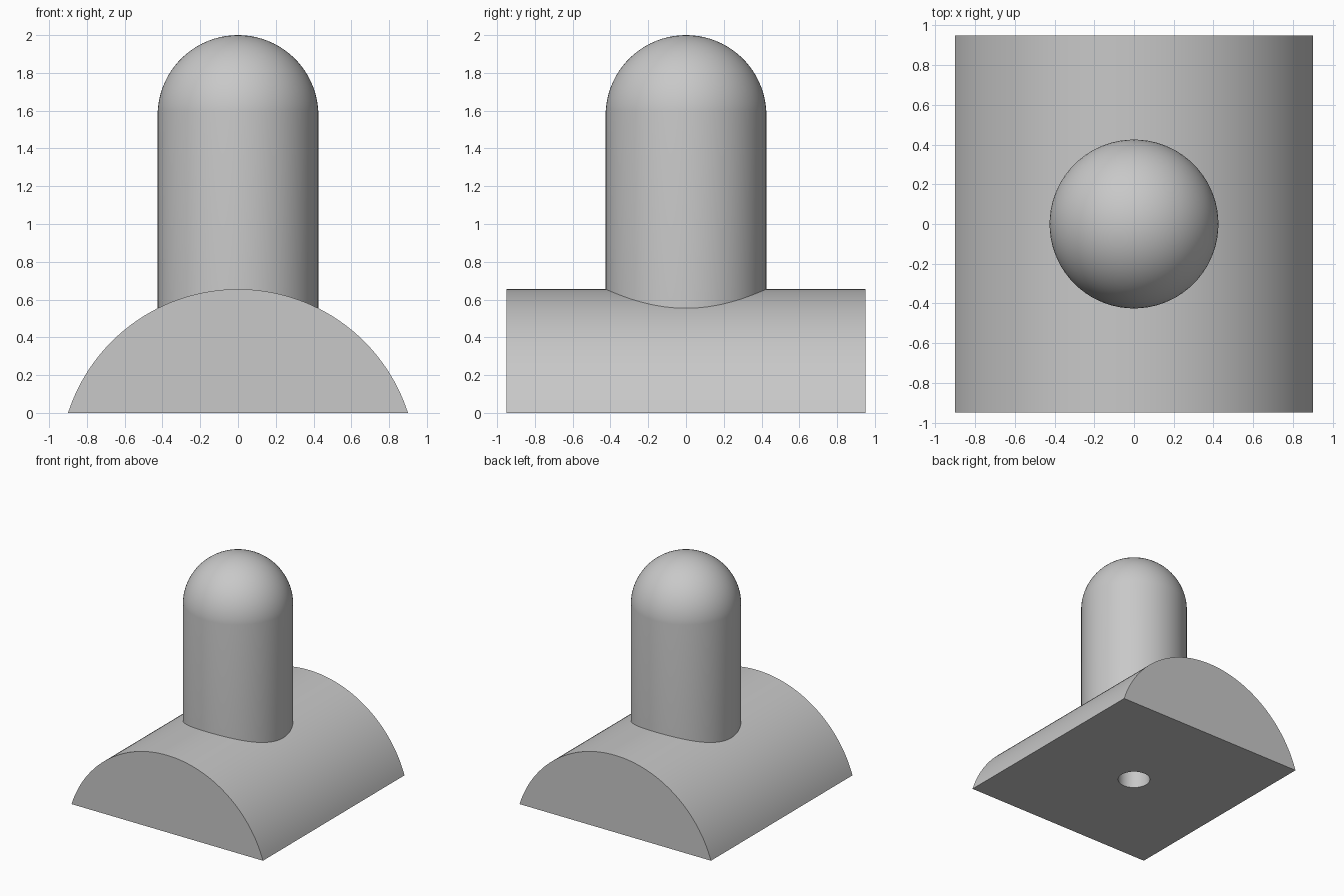
import bpy
import bmesh
from math import asin, cos, pi, sin
from mathutils import Matrix, Vector

cube = bpy.data.objects.get("Cube")
if cube:
    bpy.data.objects.remove(cube, do_unlink=True)

BASE_HALF_WIDTH, BASE_HEIGHT, BASE_LENGTH = 0.9, 0.655, 1.9
POST_RADIUS, POST_BOTTOM, POST_TOP, TOTAL_HEIGHT = 0.425, 0.45, 1.6, 2.0
HOLE_RADIUS, HOLE_DEPTH = 0.128, 0.4

grey = bpy.data.materials.new("plain grey")
grey.use_nodes = True
colour = (0.58, 0.58, 0.58, 1)
grey.diffuse_color = colour
grey.node_tree.nodes["Principled BSDF"].inputs["Base Color"].default_value = colour


def make_object(name, bm):
    bmesh.ops.recalc_face_normals(bm, faces=bm.faces)
    mesh = bpy.data.meshes.new(name)
    bm.to_mesh(mesh)
    bm.free()
    mesh.materials.append(grey)
    obj = bpy.data.objects.new(name, mesh)
    bpy.context.collection.objects.link(obj)
    return obj


def activate(obj):
    bpy.ops.object.select_all(action="DESELECT")
    obj.select_set(True)
    bpy.context.view_layer.objects.active = obj


def cap_radius(half_width, height):
    return (half_width ** 2 + height ** 2) / (2 * height)


def arc(half_width, height, top, start, steps):
    """Points of a circular cap; start -1 gives the whole arc, 0 its right half."""
    radius = cap_radius(half_width, height)
    end = asin(half_width / radius)
    angles = [end * (start + (1 - start) * i / steps) for i in range(steps + 1)]
    return [(radius * sin(a), top - radius + radius * cos(a)) for a in angles]


# Base: circular segment extruded front to back
bm = bmesh.new()
outline = arc(BASE_HALF_WIDTH, BASE_HEIGHT, BASE_HEIGHT, -1, 64)
front = bm.faces.new([bm.verts.new((x, -BASE_LENGTH / 2, z)) for x, z in outline])
back = bmesh.ops.extrude_face_region(bm, geom=[front])
moved = [v for v in back["geom"] if isinstance(v, bmesh.types.BMVert)]
bmesh.ops.translate(bm, verts=moved, vec=(0, BASE_LENGTH, 0))
base = make_object("base", bm)

# Blind hole in the underside
bm = bmesh.new()
bmesh.ops.create_cone(bm, cap_ends=True, segments=48, radius1=HOLE_RADIUS,
                      radius2=HOLE_RADIUS, depth=2 * HOLE_DEPTH)
cutter = make_object("hole_cutter", bm)
cutter.hide_render = True
hole = base.modifiers.new("hole", "BOOLEAN")
hole.operation = "DIFFERENCE"
hole.solver = "EXACT"
hole.object = cutter
activate(base)
bpy.ops.object.modifier_apply(modifier=hole.name)
bpy.data.objects.remove(cutter, do_unlink=True)

# Post: round shaft with a domed top, turned around the vertical axis
bm = bmesh.new()
dome = arc(POST_RADIUS, TOTAL_HEIGHT - POST_TOP, TOTAL_HEIGHT, 0, 20)
profile = dome + [(POST_RADIUS, POST_BOTTOM), (0, POST_BOTTOM)]
verts = [bm.verts.new((x, 0, z)) for x, z in profile]
edges = [bm.edges.new(pair) for pair in zip(verts, verts[1:])]
bmesh.ops.spin(bm, geom=verts + edges, cent=(0, 0, 0), axis=(0, 0, 1),
               angle=2 * pi, steps=72, use_merge=True)
bmesh.ops.remove_doubles(bm, verts=bm.verts, dist=0.0001)
post = make_object("domed_post", bm)

for part in (base, post):
    activate(part)
    bpy.ops.object.shade_smooth_by_angle(angle=pi / 6)
